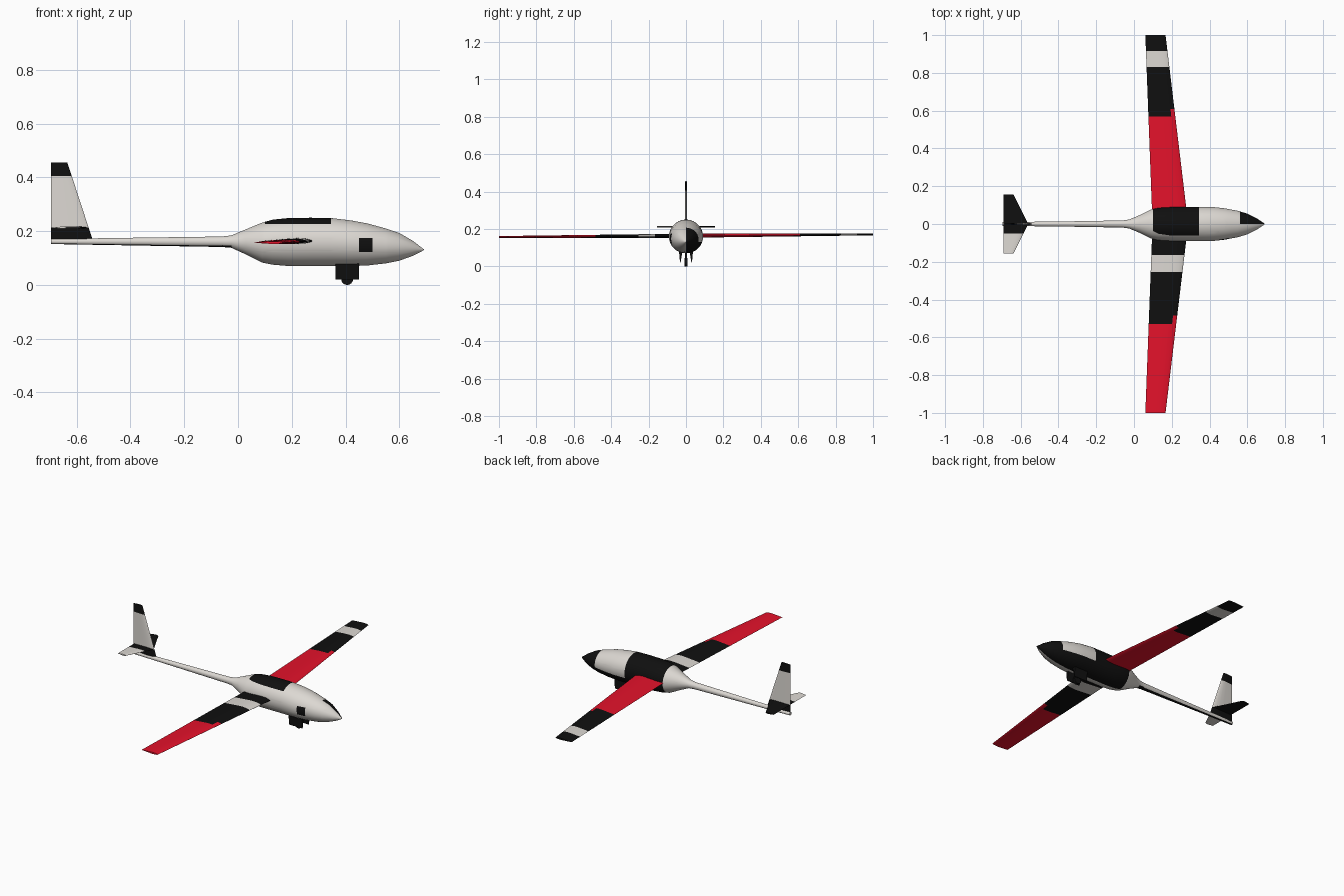
import bpy, bmesh, math
from mathutils import Vector, Matrix

if "Cube" in bpy.data.objects:
    bpy.data.objects.remove(bpy.data.objects["Cube"])


def material(name, rgb):
    m = bpy.data.materials.new(name)
    m.diffuse_color = (*rgb, 1)
    m.use_nodes = True
    m.node_tree.nodes["Principled BSDF"].inputs["Base Color"].default_value = m.diffuse_color
    return m


MATS = [material("white", (0.72, 0.69, 0.65)),
        material("black", (0.005, 0.005, 0.005)),
        material("red", (0.78, 0.006, 0.024))]
WHITE, BLACK, RED = range(3)


def finish(bm, name, rule, angle=40):
    """Colour faces by a rule(centre, normal), then make the object."""
    bmesh.ops.recalc_face_normals(bm, faces=bm.faces[:])
    for f in bm.faces:
        f.material_index = rule(f.calc_center_median(), f.normal)
    me = bpy.data.meshes.new(name)
    bm.to_mesh(me)
    bm.free()
    ob = bpy.data.objects.new(name, me)
    bpy.context.collection.objects.link(ob)
    for m in MATS:
        me.materials.append(m)
    bpy.ops.object.select_all(action='DESELECT')
    ob.select_set(True)
    bpy.context.view_layer.objects.active = ob
    bpy.ops.object.shade_smooth_by_angle(angle=math.radians(angle))
    return ob


def loft(rings):
    """Skin a list of closed rings and cap both ends."""
    bm = bmesh.new()
    vs = [[bm.verts.new(p) for p in r] for r in rings]
    n = len(rings[0])
    for a, b in zip(vs, vs[1:]):
        for i in range(n):
            j = (i + 1) % n
            bm.faces.new((a[i], a[j], b[j], b[i]))
    bm.faces.new(vs[0])
    bm.faces.new(vs[-1])
    return bm


def cut(bm, axis, values):
    for v in values:
        no = Vector((0, 0, 0))
        no[axis] = 1
        bmesh.ops.bisect_plane(bm, geom=bm.verts[:] + bm.edges[:] + bm.faces[:],
                               dist=1e-5, plane_co=no * v, plane_no=no)


# fuselage: x, bottom z, top z, half width
STATIONS = [(-0.695, .152, .171, .010), (-0.35, .146, .176, .014), (-0.06, .141, .180, .019),
            (-0.025, .138, .184, .024), (0.03, .113, .207, .047), (0.09, .083, .232, .077),
            (0.13, .075, .243, .086), (0.19, .070, .249, .090), (0.27, .070, .250, .091),
            (0.345, .070, .249, .091), (0.42, .070, .240, .090), (0.48, .072, .229, .083),
            (0.55, .080, .210, .070), (0.60, .090, .193, .055), (0.65, .108, .164, .030),
            (0.680, .123, .141, .010), (0.692, .130, .132, .001)]
N = 48
rings = []
for x, lo, hi, w in STATIONS:
    c, r = (lo + hi) / 2, (hi - lo) / 2
    rings.append([(x, w * math.cos(2 * math.pi * (i + .5) / N),
                   c + r * math.sin(2 * math.pi * (i + .5) / N)) for i in range(N)])
bm = loft(rings)
cut(bm, 0, (0.1, 0.345, 0.45, 0.5, 0.56))
cut(bm, 1, (0,))
cut(bm, 2, (0.123, 0.13, 0.175, 0.226))


def body_colour(c, n):
    if c.x < 0.1:
        return BLACK if c.x < -0.03 and n.z < -0.7 else WHITE
    if c.x < 0.345 and (c.z > 0.226 or c.y > 0):
        return BLACK                                   # canopy band
    if c.y > 0 and (c.x > 0.56 or c.z < 0.13):
        return BLACK                                   # nose and belly
    if c.y < 0 and 0.45 < c.x < 0.5 and 0.123 < c.z < 0.175:
        return BLACK                                   # side patch
    return WHITE


finish(bm, "fuselage", body_colour)

# aerofoil section: chord fraction from the trailing edge, half thickness
SECTION = [(0, .02), (.25, .4), (.5, .8), (.7, 1), (.85, .85), (.95, .5), (.99, .2)]


def aerofoil(back, front, thick):
    """Closed list of (x, offset) points around a section."""
    pts = [(back + (front - back) * t, thick * h) for t, h in SECTION]
    return pts + [(front, 0)] + [(x, -o) for x, o in reversed(pts)]


# main wing, one span from tip to tip
WING_Y = (-1, -.53, -.485, -.255, -.165, -.09, 0, .09, .57, .61, .83, .915, 1)
rings = []
for y in WING_Y:
    a = abs(y)
    sec = aerofoil(0.098 - 0.038 * a, 0.287 - 0.12 * a, 0.011 - 0.006 * a)
    rings.append([(x, y, 0.164 + 0.007 * y + o) for x, o in sec])


def wing_colour(c, n):
    front = c.x > 0.195
    if c.y > 0:
        if c.y < (0.61 if front else 0.57):
            return RED
        return WHITE if 0.83 < c.y < 0.915 else BLACK
    if c.y < (-0.485 if front else -0.53):
        return RED
    return WHITE if -0.255 < c.y < -0.165 else BLACK


finish(loft(rings), "main_wing", wing_colour)

# tailplane
rings = []
for y in (-.155, -.05, 0, .155):
    sec = aerofoil(-0.69, -0.56 - 0.5 * abs(y), 0.004)
    rings.append([(x, y, 0.213 + o) for x, o in sec])
finish(loft(rings), "tailplane", lambda c, n: BLACK if c.y > -0.05 else WHITE)

# tail fin
rings = []
for z in (.16, .213, .405, .456):
    t = (z - .16) / .296
    sec = aerofoil(-0.695, -0.538 - 0.097 * t, 0.007 - 0.003 * t)
    rings.append([(x, o, z) for x, o in sec])
finish(loft(rings), "tail_fin", lambda c, n: BLACK if c.z > .405 or c.z < .213 else WHITE)

# landing gear doors, tapered downwards
for side, s in (("left", -1), ("right", 1)):
    rings = [[(x, s * y, z) for x, y in ((.362, a), (.45, a), (.45, b), (.362, b))]
             for z, a, b in ((.088, .018, .038), (.02, .029, .032))]
    finish(loft(rings), side + "_gear_door", lambda c, n: BLACK)

# wheel and strut
bm = bmesh.new()
bmesh.ops.create_cone(bm, cap_ends=True, segments=32, radius1=.022, radius2=.022, depth=.016,
                      matrix=Matrix.Translation((.406, 0, .022)) @ Matrix.Rotation(math.pi / 2, 4, 'X'))
finish(bm, "wheel", lambda c, n: BLACK)
bm = bmesh.new()
bmesh.ops.create_cube(bm, size=1, matrix=Matrix.Translation((.406, 0, .055))
                      @ Matrix.Diagonal((.03, .012, .07, 1)))
finish(bm, "wheel_strut", lambda c, n: BLACK)
